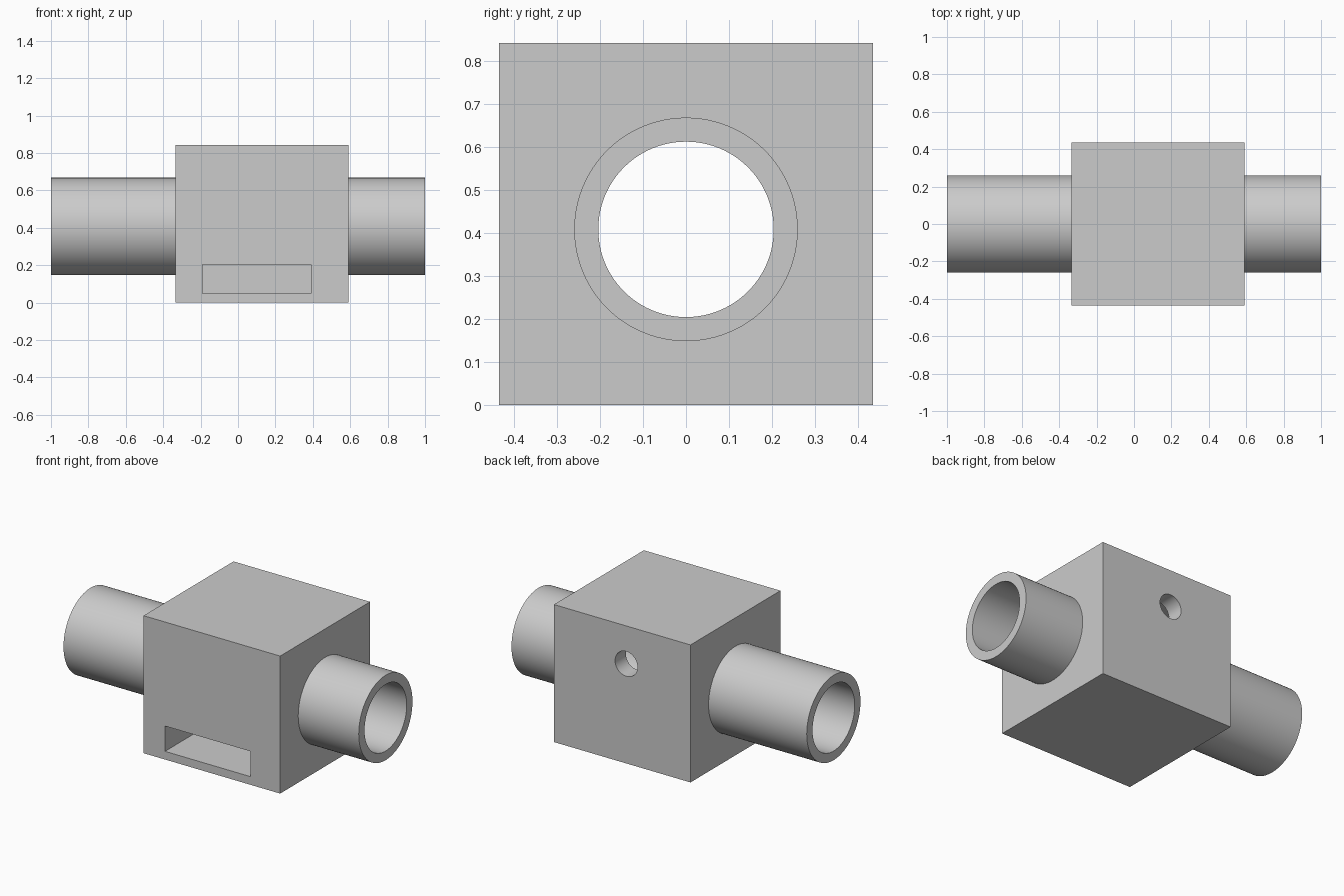
import bpy
import bmesh
import math
from mathutils import Matrix, Vector

cube = bpy.data.objects.get("Cube")
if cube:
    bpy.data.objects.remove(cube, do_unlink=True)

AXIS_Z = 0.408            # height of the pipe axis
OUTER, BORE = 0.26, 0.204
X0, X1, DEPTH, HEIGHT = -0.335, 0.59, 0.435, 0.842
SEGMENTS = 96

grey = bpy.data.materials.new("light grey")
grey.use_nodes = True
colour = (0.6, 0.6, 0.6, 1)
grey.diffuse_color = colour
grey.node_tree.nodes["Principled BSDF"].inputs["Base Color"].default_value = colour


def finish(name, bm):
    bmesh.ops.recalc_face_normals(bm, faces=bm.faces)
    mesh = bpy.data.meshes.new(name)
    bm.to_mesh(mesh)
    bm.free()
    mesh.materials.append(grey)
    obj = bpy.data.objects.new(name, mesh)
    bpy.context.collection.objects.link(obj)
    return obj


def box(name, low, high):
    low, high = Vector(low), Vector(high)
    bm = bmesh.new()
    matrix = Matrix.Translation((low + high) / 2) @ Matrix.Diagonal((*(high - low), 1))
    bmesh.ops.create_cube(bm, size=1, matrix=matrix)
    return finish(name, bm)


def cylinder(name, centre, radius, length, axis):
    bm = bmesh.new()
    turn = Matrix.Rotation(math.pi / 2, 4, "Y" if axis == "X" else "X")
    bmesh.ops.create_cone(bm, cap_ends=True, segments=SEGMENTS, radius1=radius,
                          radius2=radius, depth=length,
                          matrix=Matrix.Translation(centre) @ turn)
    return finish(name, bm)


def pipe(name, root, end):
    # Spun wall profile, left open where it meets the housing
    bm = bmesh.new()
    profile = [(root, OUTER), (end, OUTER), (end, BORE), (root, BORE)]
    verts = [bm.verts.new((x, 0, AXIS_Z + r)) for x, r in profile]
    edges = [bm.edges.new(pair) for pair in zip(verts, verts[1:])]
    bmesh.ops.spin(bm, geom=verts + edges, cent=(0, 0, AXIS_Z), axis=(1, 0, 0),
                   angle=math.tau, steps=SEGMENTS, use_merge=True)
    bmesh.ops.remove_doubles(bm, verts=bm.verts, dist=0.0001)
    return finish(name, bm)


def smooth(obj):
    bpy.ops.object.select_all(action="DESELECT")
    obj.select_set(True)
    bpy.context.view_layer.objects.active = obj
    bpy.ops.object.shade_smooth_by_angle(angle=math.radians(30))


# Hollow housing with pipe bore, front slot and round back port
housing = box("housing", (X0, -DEPTH, 0), (X1, DEPTH, HEIGHT))
cutters = [
    box("chamber_cutter", (-0.19, -0.33, 0.05), (0.39, 0.33, 0.766)),
    box("slot_cutter", (-0.19, -0.6, 0.05), (0.39, 0, 0.205)),
    cylinder("bore_cutter", (0.13, 0, AXIS_Z), BORE, 1.4, "X"),
    cylinder("port_cutter", (0.10, 0.4, 0.61), 0.076, 0.4, "Y"),
]
bpy.context.view_layer.objects.active = housing
for cutter in cutters:
    cutter.hide_render = True
    mod = housing.modifiers.new(cutter.name, "BOOLEAN")
    mod.operation = "DIFFERENCE"
    mod.solver = "EXACT"
    mod.object = cutter
    bpy.ops.object.modifier_apply(modifier=mod.name)
    bpy.data.objects.remove(cutter, do_unlink=True)

# Long and short pipes
parts = [housing, pipe("long_pipe", X0, -1), pipe("short_pipe", X1, 1)]
for part in parts:
    smooth(part)
